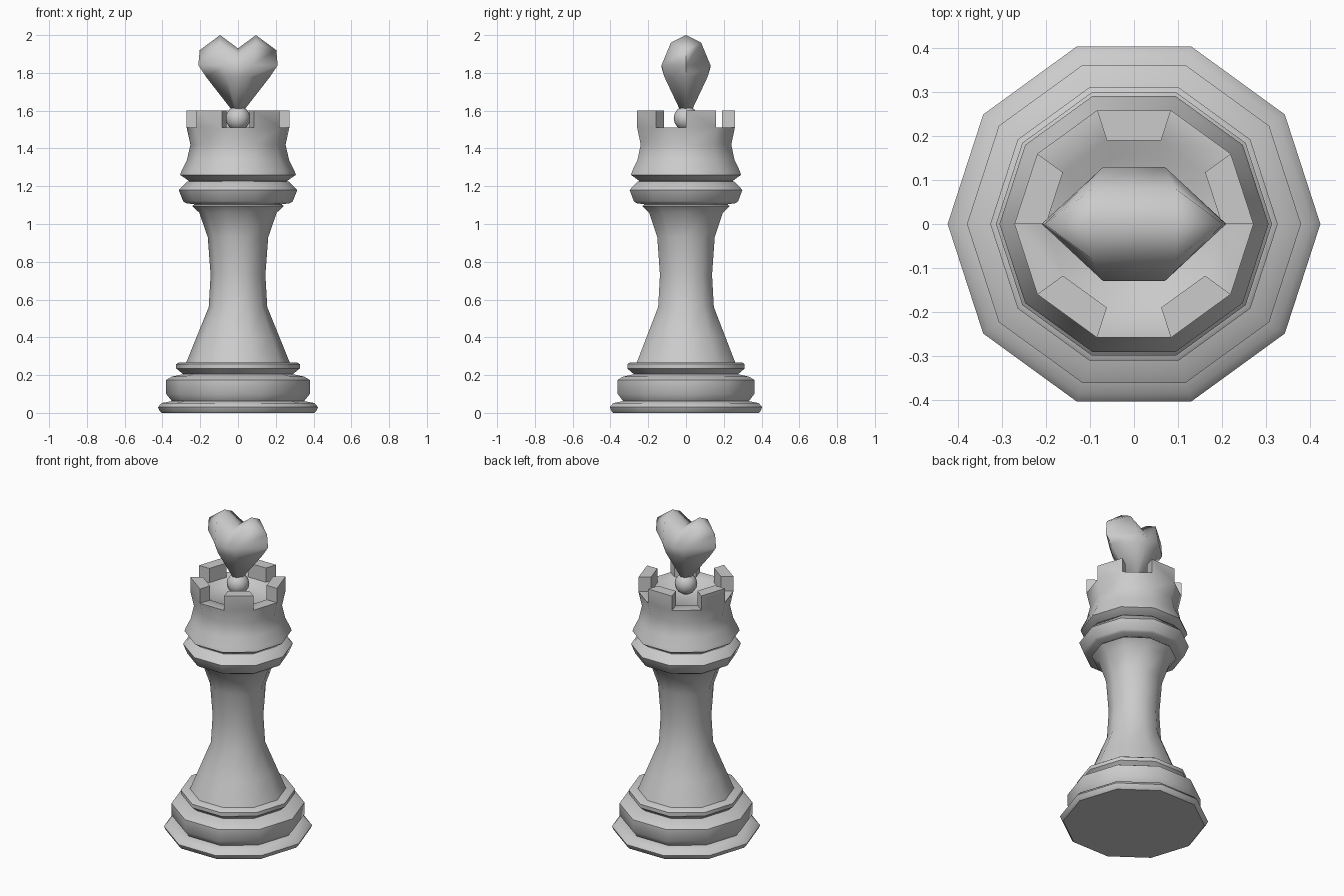
import bpy, bmesh
from math import cos, sin, radians, pi

if "Cube" in bpy.data.objects:
    bpy.data.objects.remove(bpy.data.objects["Cube"])

N = 10  # sides of the turned parts


def finish(name, bm, angle=42):
    bmesh.ops.recalc_face_normals(bm, faces=bm.faces)
    me = bpy.data.meshes.new(name)
    bm.to_mesh(me)
    bm.free()
    ob = bpy.data.objects.new(name, me)
    bpy.context.collection.objects.link(ob)
    bpy.ops.object.select_all(action='DESELECT')
    ob.select_set(True)
    bpy.context.view_layer.objects.active = ob
    bpy.ops.object.shade_smooth_by_angle(angle=radians(angle))
    return ob


def skin(bm, rings):
    # quads between consecutive vertex rings, returned as bands
    bands = []
    for a, b in zip(rings, rings[1:]):
        n = len(a)
        bands.append([bm.faces.new((a[i], a[(i + 1) % n], b[(i + 1) % n], b[i]))
                      for i in range(n)])
    return bands


def lathe(bm, profile):
    rings = [[bm.verts.new((r * cos(2 * pi * i / N), r * sin(2 * pi * i / N), z))
              for i in range(N)] for r, z in profile]
    bands = skin(bm, rings)
    bm.faces.new(rings[0])
    bm.faces.new(rings[-1])
    return bands


def turned(name, profile):
    bm = bmesh.new()
    lathe(bm, profile)
    return finish(name, bm)


# stepped foot
turned("base", [(0.405, 0), (0.415, 0.01), (0.424, 0.03), (0.405, 0.052), (0.35, 0.062),
                (0.38, 0.10), (0.38, 0.175), (0.35, 0.192), (0.29, 0.205),
                (0.327, 0.235), (0.327, 0.258), (0.315, 0.266), (0.2, 0.266)])

# waisted column with flared lip
turned("column", [(0.276, 0.262), (0.22, 0.40), (0.155, 0.56), (0.145, 0.73),
                  (0.16, 0.93), (0.205, 1.06), (0.243, 1.095), (0.23, 1.105), (0.2, 1.108)])

# bulging ring under the crown
turned("collar", [(0.2, 1.10), (0.275, 1.11), (0.29, 1.12), (0.314, 1.18),
                  (0.27, 1.225), (0.2, 1.235)])

# crown: alternate rim faces are raised into battlements
bm = bmesh.new()
bands = lathe(bm, [(0.2, 1.225), (0.26, 1.228), (0.306, 1.26), (0.30, 1.28), (0.27, 1.34),
                   (0.252, 1.42), (0.272, 1.51), (0.20, 1.51), (0.16, 1.48)])
rim = bands[6][::2]
raised = bmesh.ops.extrude_discrete_faces(bm, faces=rim)["faces"]
for f in raised:
    for v in f.verts:
        v.co.z = 1.60
finish("crown", bm)

# ball under the heart
bm = bmesh.new()
bmesh.ops.create_uvsphere(bm, u_segments=12, v_segments=8, radius=0.065)
for v in bm.verts:
    v.co.z += 1.56
finish("ball", bm)

# heart: horizontal slices (half width, shoulder x, half depth, z end, z shoulder, z middle)
bm = bmesh.new()
rings = []
for rx, sx, ry, z0, z1, z2 in [(0.03, 0.01, 0.03, 1.60, 1.60, 1.60),
                               (0.17, 0.06, 0.115, 1.78, 1.78, 1.78),
                               (0.21, 0.07, 0.13, 1.84, 1.84, 1.83),
                               (0.203, 0.095, 0.08, 1.92, 1.96, 1.90)]:
    pts = [(rx, 0, z0), (sx, ry, z1), (0, ry, z2), (-sx, ry, z1),
           (-rx, 0, z0), (-sx, -ry, z1), (0, -ry, z2), (sx, -ry, z1)]
    rings.append([bm.verts.new(p) for p in pts])
skin(bm, rings)
bm.faces.new(rings[0])
P, C, M = (bm.verts.new(p) for p in [(0.095, 0, 2.0), (0, 0, 1.93), (-0.095, 0, 2.0)])
t = rings[-1]
for f in [(t[0], t[1], P), (t[1], t[2], C, P), (t[2], t[3], M, C), (t[3], t[4], M),
          (t[4], t[5], M), (t[5], t[6], C, M), (t[6], t[7], P, C), (t[7], t[0], P)]:
    bm.faces.new(f)
finish("heart", bm, 75)
